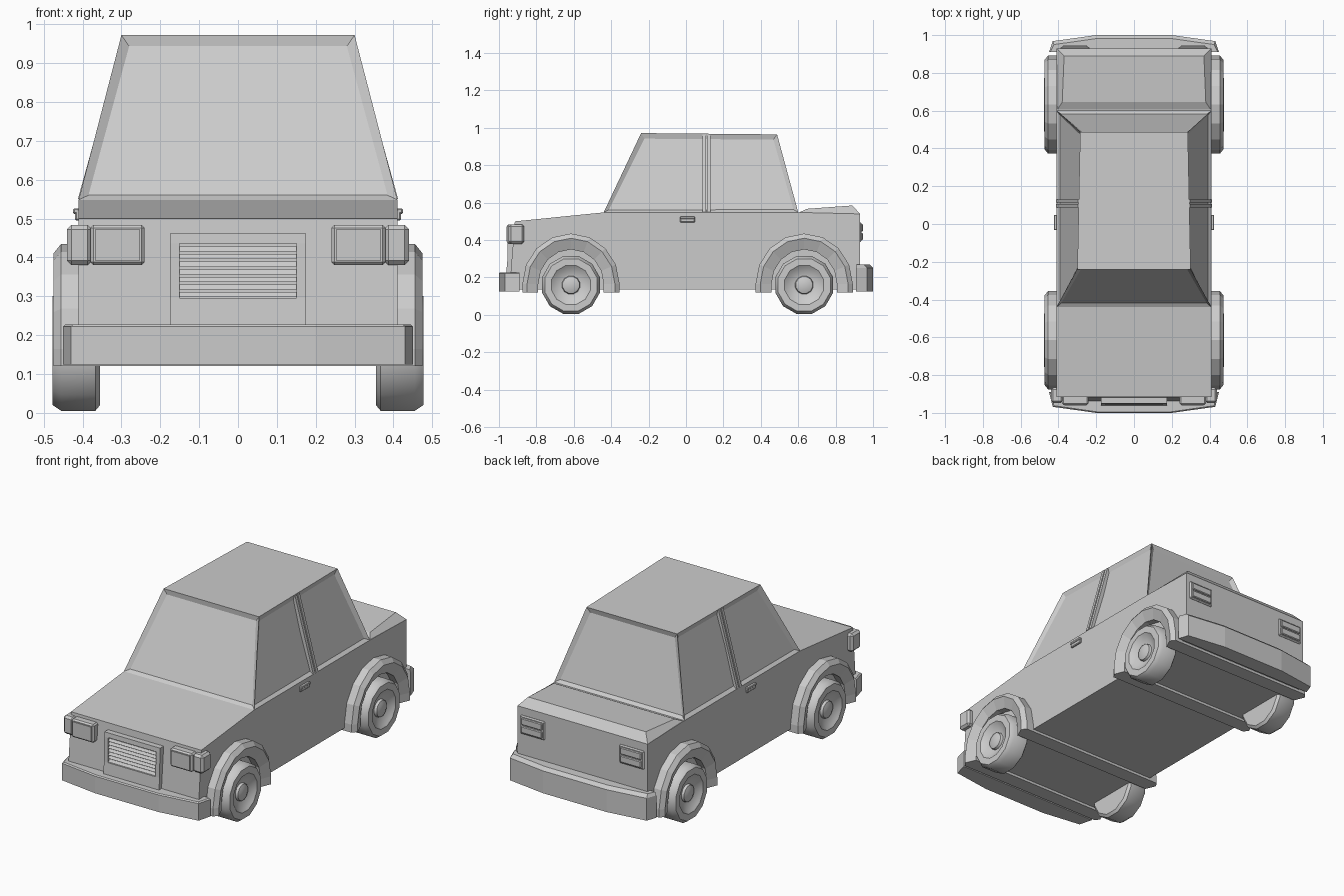
import bpy, bmesh, math
from mathutils import Vector

cube = bpy.data.objects.get("Cube")
if cube:
    bpy.data.objects.remove(cube, do_unlink=True)

grey = bpy.data.materials.new("plain_grey")
grey.use_nodes = True
COLOUR = (0.6, 0.6, 0.6, 1)
grey.diffuse_color = COLOUR
grey.node_tree.nodes["Principled BSDF"].inputs["Base Color"].default_value = COLOUR


def finish(name, bm, smooth=False):
    bmesh.ops.recalc_face_normals(bm, faces=bm.faces)
    mesh = bpy.data.meshes.new(name)
    bm.to_mesh(mesh)
    bm.free()
    mesh.materials.append(grey)
    ob = bpy.data.objects.new(name, mesh)
    bpy.context.collection.objects.link(ob)
    if smooth:
        bpy.ops.object.select_all(action='DESELECT')
        ob.select_set(True)
        bpy.context.view_layer.objects.active = ob
        bpy.ops.object.shade_smooth_by_angle(angle=math.radians(35))
    return ob


def loft(bm, rings, closed=False):
    """Skin between equal rings of points, capping the ends unless closed."""
    rows = [[bm.verts.new(p) for p in ring] for ring in rings]
    n = len(rows[0])
    pairs = list(zip(rows, rows[1:])) + ([(rows[-1], rows[0])] if closed else [])
    for a, b in pairs:
        for i in range(n):
            j = (i + 1) % n
            bm.faces.new((a[i], a[j], b[j], b[i]))
    if not closed:
        bm.faces.new(rows[0])
        bm.faces.new(rows[-1])
    return rows


def box(name, x, y, z, bevel=0.0, lean=0.0):
    """Box from ranges; lean shifts the top along y."""
    bm = bmesh.new()
    rect = [(x[0], y[0]), (x[1], y[0]), (x[1], y[1]), (x[0], y[1])]
    loft(bm, [[(a, b, z[0]) for a, b in rect], [(a, b + lean, z[1]) for a, b in rect]])
    if bevel:
        bmesh.ops.bevel(bm, geom=bm.edges[:], offset=bevel, segments=1, affect='EDGES')
    return finish(name, bm)


# Lower body: side profile across the full width
bm = bmesh.new()
profile = [(-0.945, 0.135), (-0.915, 0.50), (-0.44, 0.548), (0.60, 0.548),
           (0.93, 0.54), (0.93, 0.135)]
loft(bm, [[(x, y, z) for y, z in profile] for x in (-0.41, 0.41)])
finish("body", bm)

# Trunk lid with chamfered edges
bm = bmesh.new()
loft(bm, [[(-0.41, 0.60, 0.545), (0.41, 0.60, 0.545), (0.41, 0.93, 0.54), (-0.41, 0.93, 0.54)],
          [(-0.38, 0.645, 0.567), (0.38, 0.645, 0.567), (0.37, 0.89, 0.585), (-0.37, 0.89, 0.585)]])
finish("trunk_lid", bm)

# Cabin with recessed windows
bm = bmesh.new()
loft(bm, [[(-0.41, -0.44, 0.548), (0.41, -0.44, 0.548), (0.41, 0.60, 0.548), (-0.41, 0.60, 0.548)],
          [(-0.30, -0.24, 0.972), (0.30, -0.24, 0.972), (0.285, 0.487, 0.965), (-0.285, 0.487, 0.965)]])
bmesh.ops.recalc_face_normals(bm, faces=bm.faces)
windows = [f for f in bm.faces if abs(f.normal.z) < 0.8]
bmesh.ops.inset_individual(bm, faces=windows, thickness=0.032, depth=-0.014)
finish("cabin", bm)

# Paired strips of the door pillar, following the cabin slope
for side, label in ((1, "left"), (-1, "right")):
    for tag, y0 in (("front", 0.088), ("rear", 0.113)):
        bm = bmesh.new()
        loft(bm, [[(side * (x + d), y, z) for d, y in
                   ((-0.03, y0), (0.002, y0), (0.002, y0 + 0.018), (-0.03, y0 + 0.018))]
                  for x, z in ((0.41, 0.55), (0.295, 0.965))])
        finish(f"{label}_{tag}_pillar_strip", bm)


# Wheel arches: chamfered flares running across the underside
def arch(name, cy):
    cz, steps = 0.165, 8

    def path(r):
        pts = [(cy + r, 0.12)]
        pts += [(cy + r * math.cos(math.pi * i / steps),
                 cz + (r + 0.01) * math.sin(math.pi * i / steps)) for i in range(steps + 1)]
        return pts + [(cy - r, 0.12)]

    section = [(0.175, -0.45), (0.235, -0.475), (0.26, -0.455),
               (0.26, 0.455), (0.235, 0.475), (0.175, 0.45)]
    bm = bmesh.new()
    columns = [[(x, y, z) for y, z in path(r)] for r, x in section]
    loft(bm, [list(ring) for ring in zip(*columns)])
    finish(name, bm)


# Wheels: lathed tyre, dished rim and hub cap
def wheel(name, side, cy):
    sides, cz = 12, 0.16
    lathe = [(0.145, 0.355), (0.16, 0.367), (0.16, 0.455), (0.145, 0.477), (0.108, 0.477),
             (0.096, 0.468), (0.058, 0.448), (0.05, 0.448), (0.046, 0.462), (0.025, 0.47)]
    bm = bmesh.new()
    loft(bm, [[(side * x, cy + r * math.cos(2 * math.pi * (i + .5) / sides),
                cz + r * math.sin(2 * math.pi * (i + .5) / sides)) for i in range(sides)]
              for r, x in lathe])
    finish(name, bm, smooth=True)


for tag, cy in (("front", -0.615), ("rear", 0.632)):
    arch(f"{tag}_wheel_arches", cy)
    for side, label in ((1, "left"), (-1, "right")):
        wheel(f"{tag}_{label}_wheel", side, cy)


# Bumpers: bowed plan outline with a slightly narrower top
def bumper(name, direction, inner, mid, tip, top, slope):
    half = [(0.20, tip), (0.43, mid), (0.45, inner)]
    plan = half + [(-x, y) for x, y in reversed(half)]
    bm = bmesh.new()
    loft(bm, [[(x, direction * y, 0.125) for x, y in plan],
              [(x, direction * y, top - slope) for x, y in plan],
              [(x * 0.985, direction * (y - (slope if y > inner else 0)), top) for x, y in plan]])
    finish(name, bm)


bumper("front_bumper", -1, 0.89, 0.968, 1.0, 0.228, 0.006)
bumper("rear_bumper", 1, 0.91, 0.968, 1.0, 0.27, 0.018)

# Grille: surround panel with a slatted opening
box("grille_panel_lower", (-0.175, 0.175), (-0.963, -0.92), (0.20, 0.295), lean=0.008)
box("grille_panel_upper", (-0.175, 0.175), (-0.952, -0.90), (0.436, 0.462), lean=0.002)
for side, label in ((1, "left"), (-1, "right")):
    xs = sorted((side * 0.15, side * 0.175))
    box(f"grille_panel_{label}", xs, (-0.955, -0.91), (0.295, 0.436), lean=0.003)
for i in range(7):
    z = 0.298 + i * 0.0195
    box(f"grille_slat_{i + 1}", (-0.15, 0.15), (-0.951, -0.91), (z, z + 0.013), lean=0.01)

# Lamps and door handles on both sides
for side, label in ((1, "left"), (-1, "right")):
    def span(a, b):
        return sorted((side * a, side * b))
    box(f"{label}_headlight", span(0.24, 0.38), (-0.957, -0.89), (0.38, 0.484), 0.008)
    box(f"{label}_headlight_lens", span(0.252, 0.368), (-0.961, -0.94), (0.392, 0.472))
    box(f"{label}_corner_lamp", span(0.375, 0.44), (-0.948, -0.865), (0.38, 0.484), 0.012)
    box(f"{label}_tail_lamp", span(0.235, 0.39), (0.91, 0.938), (0.39, 0.495), 0.006)
    for tag, z in (("lower", 0.4), ("upper", 0.446)):
        box(f"{label}_tail_lens_{tag}", span(0.247, 0.378), (0.92, 0.946), (z, z + 0.039), 0.004)
    box(f"{label}_door_handle", span(0.40, 0.42), (-0.032, 0.048), (0.495, 0.526), 0.004)
    box(f"{label}_door_handle_grip", span(0.41, 0.424), (-0.032, 0.048), (0.512, 0.526), 0.003)
